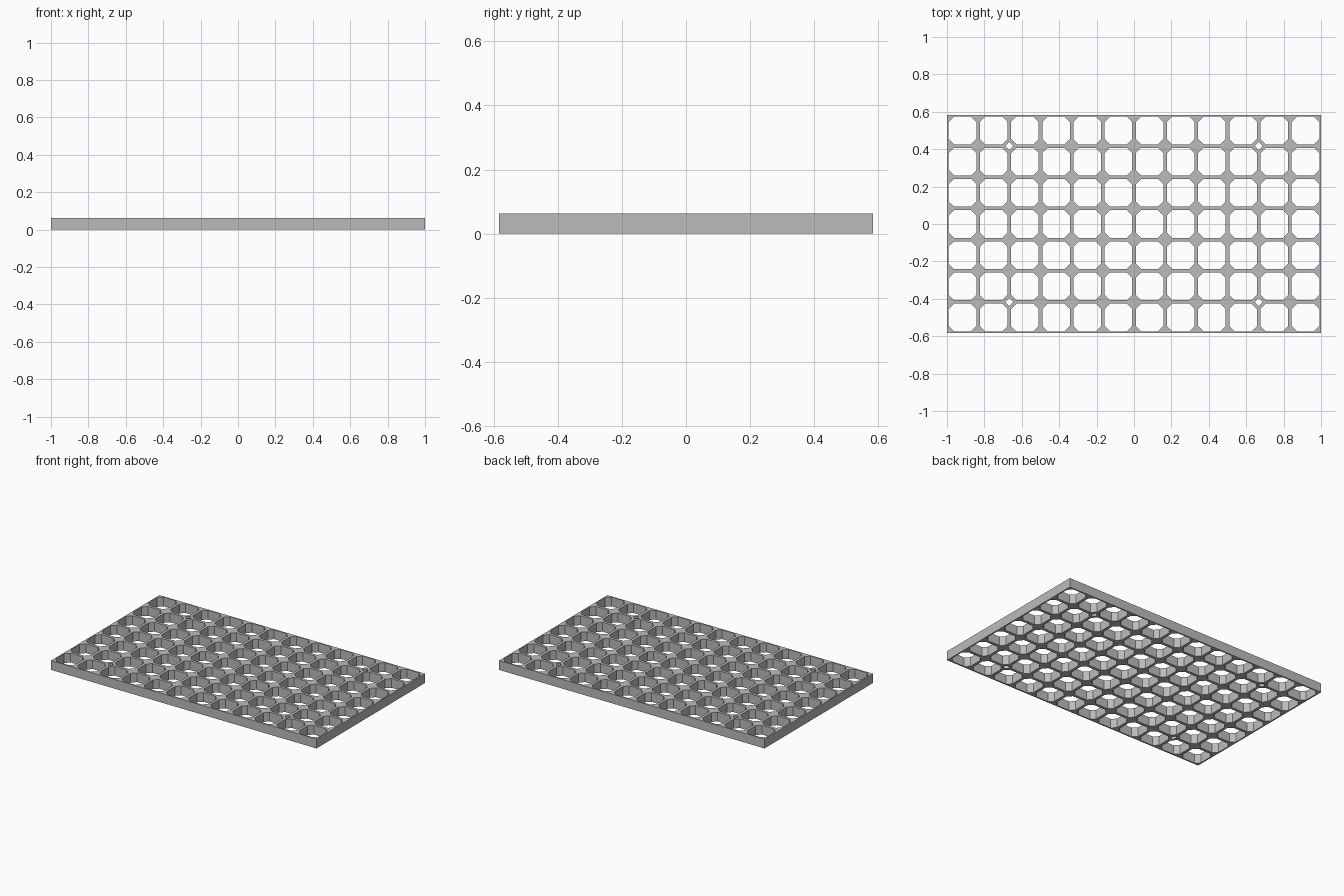
import bpy

cube = bpy.data.objects.get("Cube")
if cube:
    bpy.data.objects.remove(cube)

COLS, ROWS = 12, 7
PITCH = 2 / COLS
HEIGHT = 0.063
HALF_BAR = 0.0095
CHAMFER = 0.028
HOLE = 0.021

grey = bpy.data.materials.new("grey plastic")
grey.use_nodes = True
colour = (0.5, 0.5, 0.5, 1)
grey.diffuse_color = colour
grey.node_tree.nodes["Principled BSDF"].inputs["Base Color"].default_value = colour

# Flat outline, extruded into a solid lattice
outline = bpy.data.curves.new("lattice_grid", "CURVE")
outline.dimensions = "2D"
outline.fill_mode = "BOTH"
outline.extrude = HEIGHT / 2


def add_loop(points):
    spline = outline.splines.new("POLY")
    spline.points.add(len(points) - 1)
    for p, (x, y) in zip(spline.points, points):
        p.co = (x, y, 0, 1)
    spline.use_cyclic_u = True
    spline.use_smooth = False


def chamfered_square(cx, cy, h, c):
    k = h - c
    pts = [(h, -k), (h, k), (k, h), (-k, h), (-h, k), (-h, -k), (-k, -h), (k, -h)]
    return [(cx + x, cy + y) for x, y in pts]


# Outer border
bx, by = 1, ROWS * PITCH / 2
add_loop([(-bx, -by), (bx, -by), (bx, by), (-bx, by)])

# Open cells with cut corners
for i in range(COLS):
    for j in range(ROWS):
        cx = (i - (COLS - 1) / 2) * PITCH
        cy = (j - (ROWS - 1) / 2) * PITCH
        add_loop(chamfered_square(cx, cy, PITCH / 2 - HALF_BAR, CHAMFER))

# Four diamond mounting holes at bar crossings
for sx in (-1, 1):
    for sy in (-1, 1):
        x, y = sx * 4 * PITCH, sy * 2.5 * PITCH
        add_loop([(x + HOLE, y), (x, y + HOLE), (x - HOLE, y), (x, y - HOLE)])

grid = bpy.data.objects.new("lattice_grid", outline)
bpy.context.collection.objects.link(grid)
grid.location.z = HEIGHT / 2
outline.materials.append(grey)

# Turn the curve into a flat-faced mesh
for o in bpy.context.selected_objects:
    o.select_set(False)
bpy.context.view_layer.objects.active = grid
grid.select_set(True)
bpy.ops.object.convert(target="MESH")
bpy.ops.object.shade_flat()
